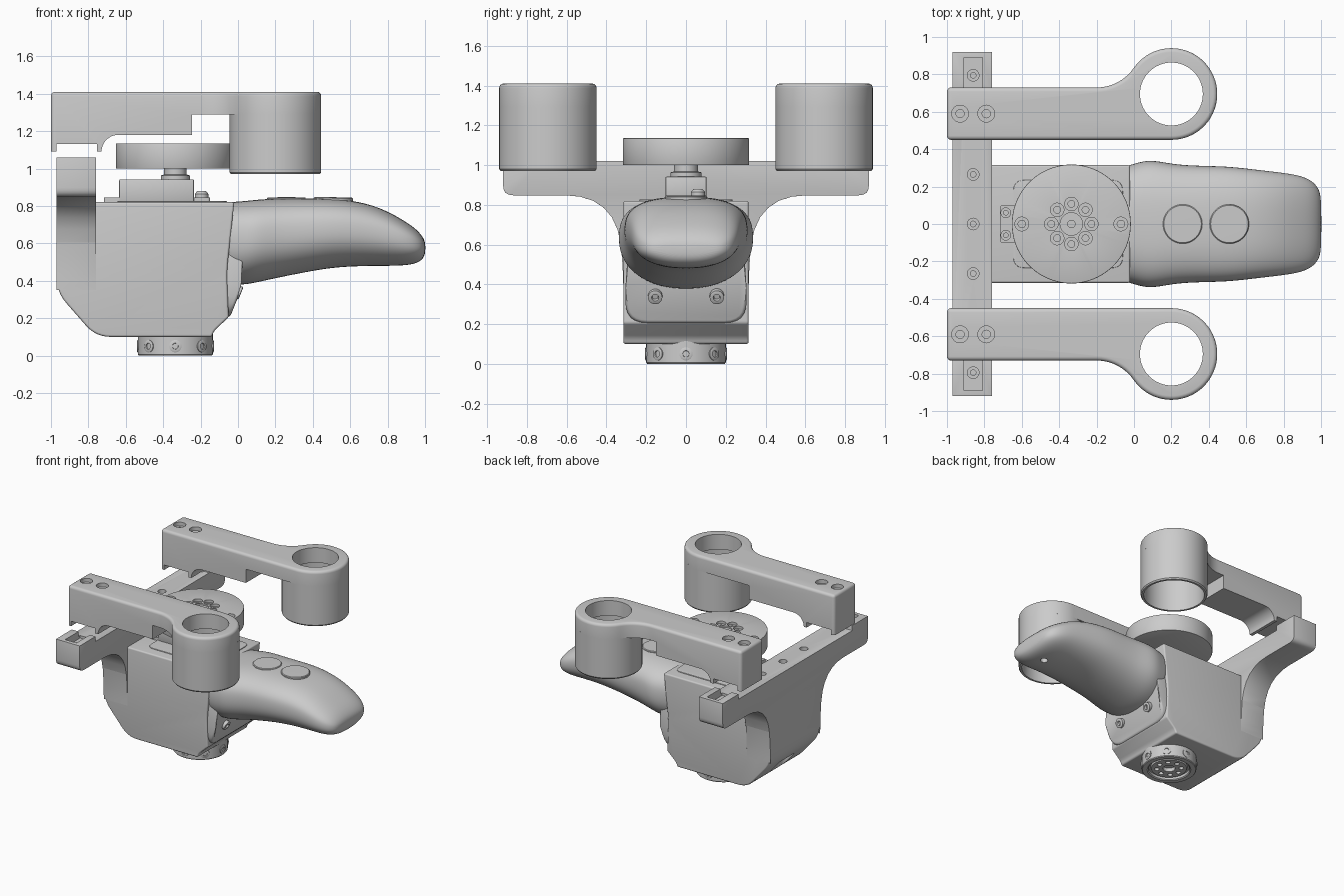
import bpy, bmesh, math
from mathutils import Vector, Matrix

if "Cube" in bpy.data.objects:
    bpy.data.objects.remove(bpy.data.objects["Cube"])

CX = -0.335  # x of the vertical motor axis


def make(name, bm):
    bmesh.ops.remove_doubles(bm, verts=bm.verts, dist=1e-5)
    bmesh.ops.recalc_face_normals(bm, faces=bm.faces)
    me = bpy.data.meshes.new(name)
    bm.to_mesh(me)
    bm.free()
    ob = bpy.data.objects.new(name, me)
    bpy.context.collection.objects.link(ob)
    return ob


def prism(name, pts, axis, lo, hi, warp=None):
    """Extrude a 2D outline along an axis between lo and hi."""
    bm = bmesh.new()
    place = {'x': lambda a, b, t: (t, a, b), 'y': lambda a, b, t: (a, t, b),
             'z': lambda a, b, t: (a, b, t)}[axis]
    rows = [[bm.verts.new(place(a, b, t)) for a, b in pts] for t in (lo, hi)]
    if warp:
        for v in rows[1]:
            v.co = warp(v.co)
    bm.faces.new(rows[0])
    bm.faces.new(rows[1])
    n = len(pts)
    for i in range(n):
        j = (i + 1) % n
        bm.faces.new((rows[0][i], rows[0][j], rows[1][j], rows[1][i]))
    return make(name, bm)


def lathe(name, prof, loc, axis=(0, 0, 1), seg=64):
    """Revolve (radius, height) points about an axis through loc."""
    bm = bmesh.new()
    rows = [[bm.verts.new((r * math.cos(2 * math.pi * i / seg), r * math.sin(2 * math.pi * i / seg), h))
             for i in range(seg)] for r, h in prof]
    for a, b in zip(rows, rows[1:]):
        for i in range(seg):
            j = (i + 1) % seg
            bm.faces.new((a[i], a[j], b[j], b[i]))
    q = Vector((0, 0, 1)).rotation_difference(Vector(axis))
    bm.transform(Matrix.Translation(loc) @ q.to_matrix().to_4x4())
    return make(name, bm)


def cyl(name, r, h, loc, axis=(0, 0, 1), seg=32):
    return lathe(name, [(0, 0), (r, 0), (r, h), (0, h)], loc, axis, seg)


def sink(loc, r, d, r2, d2):
    """Stepped hole cutter going down from loc."""
    return lathe("cutter", [(0, .05), (r, .05), (r, -d), (r2, -d), (r2, -d2), (0, -d2)], loc, seg=24)


def screw(name, loc, axis, r):
    return lathe(name, [(0, -.03), (r, -.03), (r, .004), (.8 * r, .007), (.5 * r, .007), (.4 * r, -.01), (0, -.01)],
                 loc, axis, 24)


def rounded(pts, steps=6):
    """Round each (a, b, radius) corner of an outline."""
    out = []
    for i, (a, b, r) in enumerate(pts):
        p = Vector((a, b))
        if r == 0:
            out.append((a, b))
            continue
        q0 = p + (Vector(pts[i - 1][:2]) - p).normalized() * r
        q1 = p + (Vector(pts[(i + 1) % len(pts)][:2]) - p).normalized() * r
        for k in range(steps + 1):
            t = k / steps
            c = q0 * (1 - t) ** 2 + p * 2 * t * (1 - t) + q1 * t * t
            out.append((c.x, c.y))
    return out


def box_pts(a0, a1, b0, b1, r=0):
    return rounded([(a0, b0, r), (a1, b0, r), (a1, b1, r), (a0, b1, r)])


def arc(cx, cy, r, a0, a1, n):
    return [(cx + r * math.cos(math.radians(a0 + (a1 - a0) * i / n)),
             cy + r * math.sin(math.radians(a0 + (a1 - a0) * i / n))) for i in range(n + 1)]


def finish(ob, bevel=0, cutters=(), mirror=False, subsurf=0, seg=4):
    """Bevel, subdivide, cut and mirror, then bake the result."""
    if bevel:
        m = ob.modifiers.new("bevel", 'BEVEL')
        m.width, m.segments, m.limit_method, m.angle_limit = bevel, seg, 'ANGLE', math.radians(40)
    if subsurf:
        m = ob.modifiers.new("smooth", 'SUBSURF')
        m.levels = m.render_levels = subsurf
    for c in cutters:
        m = ob.modifiers.new("cut", 'BOOLEAN')
        m.operation, m.object, m.solver = 'DIFFERENCE', c, 'EXACT'
    if mirror:
        m = ob.modifiers.new("mirror", 'MIRROR')
        m.use_axis = (False, True, False)
        m.use_clip = False
    dg = bpy.context.evaluated_depsgraph_get()
    me = bpy.data.meshes.new_from_object(ob.evaluated_get(dg))
    ob.modifiers.clear()
    ob.data = me
    for c in cutters:
        bpy.data.objects.remove(c)


# main housing
body = prism("housing", rounded([(-.97, .82, 0), (-.97, .34, .08), (-.76, .1, .08), (-.14, .1, 0), (-.13, .13, .02),
                                 (-.05, .205, 0), (-.06, .45, .06), (-.02, .82, 0)]), 'y', -.315, .315)
finish(body, .03, [prism("cutter", box_pts(-.92, -.8, -.1, .1, .05), 'z', 0, .26)])

# rear cross bar with flared webs
half = rounded([(.72, 1.02, 0), (.72, 1.06, 0), (.92, 1.06, 0), (.92, .848, .05), (.36, .848, .25),
                (.315, .5, .15), (.315, .4, 0)])
bar = prism("cross_bar", half + [(-a, b) for a, b in reversed(half)], 'x', -.97, -.76)
cuts = [sink((-.86, y, 1.02), .031, .06, .015, .07) for y in (-.795, -.265, 0, .265, .795)]
cuts += [prism("cutter", box_pts(-.91, -.81, min(s * .7, s * .89), max(s * .7, s * .89)), 'z', 1.0, 1.2) for s in (1, -1)]
finish(bar, .018, cuts, seg=3)

# arms ending in rings
plan = [(-1, .45)] + arc(.2, .695, .245, -90, 145.4, 44) + arc(-.2, .971, .241, -34.6, -90, 10)[1:] + [(-1, .73)]
arm = prism("ring_arm", plan, 'z', 1.0, 1.41)
under = ([(-1.1, .9), (-1.1, 1.09), (-.97, 1.09), (-.97, 1.13), (-.755, 1.13), (-.755, 1.09), (-.73, 1.09)]
         + arc(-.64, 1.09, .09, 180, 90, 8)[1:] + [(-.245, 1.18), (-.245, 1.29), (.6, 1.29), (.6, .9)])
finish(arm, .022, [prism("cutter", under, 'y', .3, 1.1), cyl("cutter", .168, 1, (.2, .695, .8), seg=64)]
       + [sink((x, .59, 1.41), .045, .03, .022, .2) for x in (-.93, -.79)], mirror=True)
sleeve = lathe("ring_sleeve", [(.245, 1.3), (.245, .98), (.238, .97), (.222, .97), (.222, 1.3), (.245, 1.3)],
               (.2, .695, 0))
finish(sleeve, mirror=True)

# output wheel with bolt circle
wheel = lathe("output_wheel", [(0, 1.0), (.318, 1.0), (.318, 1.135), (0, 1.135)], (CX, 0, 0), seg=96)
ring = [(CX + .107 * math.cos(k * math.pi / 4), .107 * math.sin(k * math.pi / 4)) for k in range(8)]
finish(wheel, .004, [sink((x, y, 1.135), .036, .02, .018, .05) for x, y in ring]
       + [sink((CX + x, 0, 1.135), .037, .05, .02, .06) for x in (-.265, .265)]
       + [sink((CX, 0, 1.135), .06, .012, .02, .05)], seg=2)

# servo: top plates, motor block, shaft, screw
finish(prism("mount_plate", box_pts(-.645, -.06, -.235, .235, .06), 'z', .8, .826), .003)
finish(prism("servo_flange", box_pts(-.717, -.15, -.1, .1, .015), 'z', .8, .845),
       0, [sink((-.685, s * .06, .845), .026, .01, .012, .03) for s in (1, -1)])
finish(prism("servo_block", box_pts(-.635, -.235, -.103, .103), 'z', .82, .942), .006, seg=2)
lathe("servo_shaft", [(0, .9), (.078, .9), (.078, .963), (.06, .968), (.06, 1.01), (0, 1.01)], (CX, 0, 0))
lathe("servo_screw", [(0, .84), (.036, .84), (.036, .865), (.022, .88), (0, .88)], (-.195, .06, 0), seg=24)

# bottom collar with radial screws
collar = lathe("bottom_collar", [(0, .04), (.045, .04), (.045, .01), (.13, .01), (.135, .025), (.15, .025), (.152, .006),
                                 (.16, 0), (.195, 0), (.2, .006), (.2, .14), (0, .14)], (CX, 0, 0), seg=96)
finish(collar, 0, [cyl("cutter", .018, .1, (CX + .09 * math.cos(k * math.pi / 4), .09 * math.sin(k * math.pi / 4), -.07),
                       seg=16) for k in range(8)])
for k in range(8):
    d = Vector((math.cos(k * math.pi / 4), math.sin(k * math.pi / 4), 0))
    screw("collar_screw", Vector((CX, 0, .05)) + d * .199, d, .033)

# slanted flange joining grip and housing
slant = lambda z: min(-.045 + (z - .2) * .4, .03)
flange = prism("grip_flange", rounded([(-.305, .205, .11), (.305, .205, .11), (.305, .38, 0), (.29, .6, 0),
                                       (-.29, .6, 0), (-.305, .38, 0)]), 'x', -.15, 0,
               lambda c: Vector((slant(c.z), c.y, c.z)))
finish(flange, .015, seg=3)
for s in (1, -1):
    screw("grip_screw", (slant(.335), s * .155, .335), (1, 0, -.4), .036)

# grip lofted from oval sections: x, top, bottom, half width
stations = [(-.1, .815, .39, .3), (-.03, .822, .375, .312), (.05, .828, .38, .34), (.12, .836, .395, .34),
            (.22, .841, .417, .319), (.35, .841, .443, .312), (.5, .84, .47, .31), (.65, .825, .478, .292),
            (.78, .783, .479, .277), (.88, .727, .48, .263), (.95, .68, .49, .235), (.99, .635, .515, .19),
            (1.002, .60, .55, .13)]
bm = bmesh.new()
N = 32
rows = []
for x, zt, zb, w in stations:
    zc, row = zb + .55 * (zt - zb), []
    for i in range(N):
        c, s = math.cos(2 * math.pi * i / N), math.sin(2 * math.pi * i / N)
        e = 2 / (2.7 if s > 0 else 2.25)
        hz = zt - zc if s > 0 else zc - zb
        row.append(bm.verts.new((x, w * math.copysign(abs(c) ** e, c), zc + hz * math.copysign(abs(s) ** e, s))))
    rows.append(row)
for a, b in zip(rows, rows[1:]):
    for i in range(N):
        bm.faces.new((a[i], a[(i + 1) % N], b[(i + 1) % N], b[i]))
bm.faces.new(rows[0])
bm.faces.new(rows[-1])
finish(make("grip", bm), subsurf=2, cutters=[cyl("cutter", .027, .2, (.86, 0, .35))])

# thumb buttons
for x, tilt in ((.26, 0), (.51, .02)):
    lathe("thumb_button", [(0, -.06), (.105, -.06), (.105, -.002), (.1, .003), (0, .004)], (x, 0, .843), (tilt, 0, 1))

# smooth shading with sharp creases
for ob in bpy.data.objects:
    ob.select_set(ob.type == 'MESH')
bpy.context.view_layer.objects.active = body
bpy.ops.object.shade_smooth_by_angle(angle=math.radians(32))
